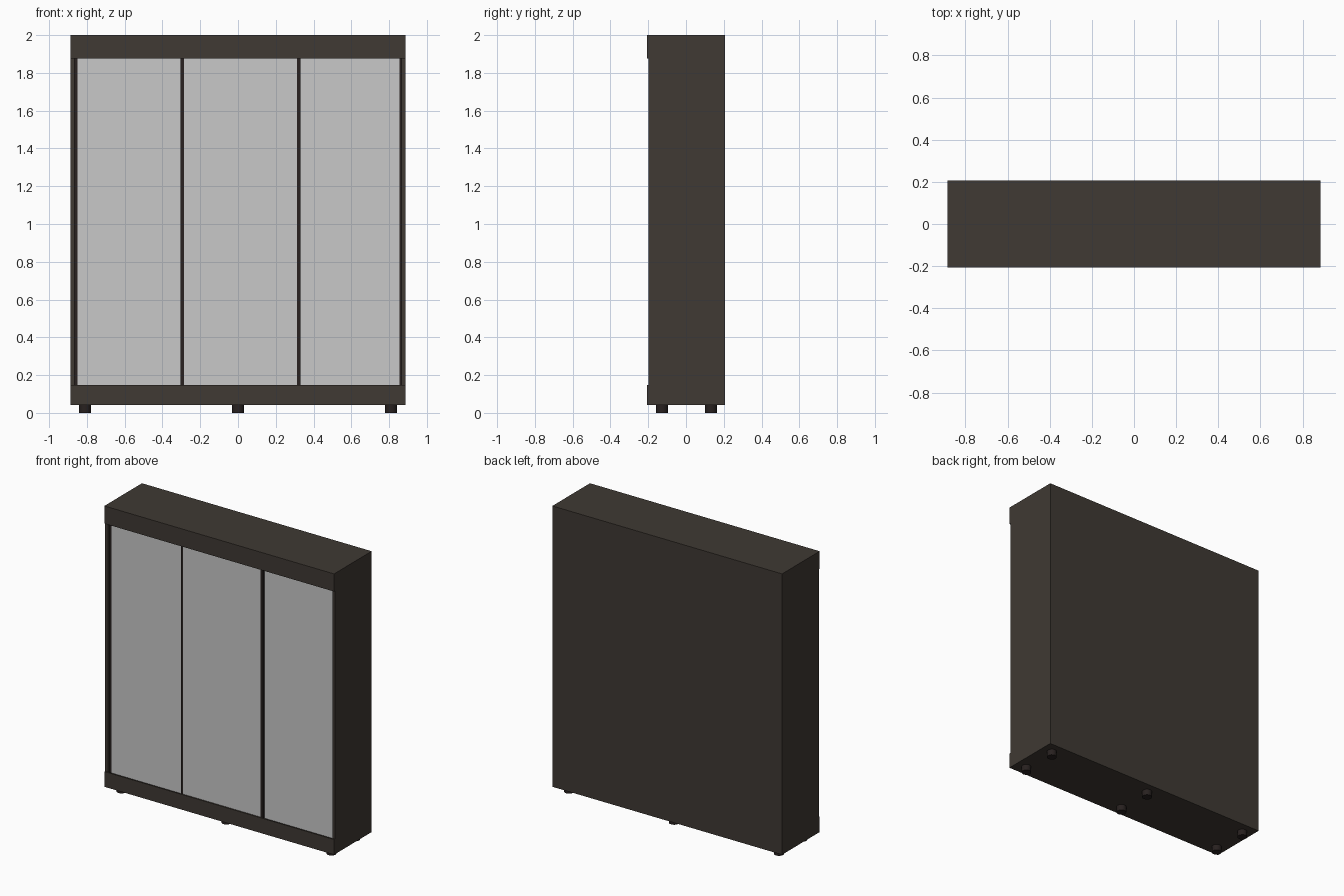
import bpy
import bmesh
from mathutils import Matrix, Vector

if "Cube" in bpy.data.objects:
    bpy.data.objects.remove(bpy.data.objects["Cube"])


def material(name, rgb):
    m = bpy.data.materials.new(name)
    m.diffuse_color = (*rgb, 1.0)
    m.use_nodes = True
    m.node_tree.nodes["Principled BSDF"].inputs["Base Color"].default_value = m.diffuse_color
    return m


BODY = material("dark brown wood", (0.050, 0.041, 0.033))
FRAME = material("blackish brown", (0.021, 0.015, 0.014))
PANEL = material("light grey mirror", (0.578, 0.578, 0.578))


def finish(name, bm, mat):
    mesh = bpy.data.meshes.new(name)
    bm.to_mesh(mesh)
    bm.free()
    mesh.materials.append(mat)
    ob = bpy.data.objects.new(name, mesh)
    bpy.context.collection.objects.link(ob)
    return ob


def box(name, x, y, z, mat):
    """Box from (min, max) ranges on each axis."""
    lo, hi = Vector((x[0], y[0], z[0])), Vector((x[1], y[1], z[1]))
    bm = bmesh.new()
    bmesh.ops.create_cube(bm, size=1.0)
    bmesh.ops.transform(bm, verts=bm.verts, matrix=Matrix.Translation((lo + hi) / 2)
                        @ Matrix.Diagonal((*(hi - lo), 1.0)))
    return finish(name, bm, mat)


W, FRONT, BACK = 0.886, -0.207, 0.207   # half width, fascia front, back
SIDE_FRONT = -0.198                     # front edge of the side panels
BASE, TOP = 0.042, 2.0
T = 0.02                                # board thickness

# Carcass: sides, top, bottom and back boards
for label, s in (("left", -1), ("right", 1)):
    box(label + "_side", sorted((s * W, s * (W - T))), (SIDE_FRONT, BACK), (BASE, TOP), BODY)
inner = (-W + T, W - T)
box("top_board", inner, (SIDE_FRONT, BACK), (TOP - T, TOP), BODY)
box("bottom_board", inner, (SIDE_FRONT, BACK), (BASE, BASE + T), BODY)
box("back_board", inner, (BACK - 0.01, BACK), (BASE + T, TOP - T), BODY)

# Front fascia boards
box("top_fascia", (-W, W), (FRONT, SIDE_FRONT), (1.877, TOP), BODY)
box("bottom_fascia", (-W, W), (FRONT, SIDE_FRONT), (BASE, 0.148), BODY)


# Sliding doors: mirror panel between two upright stiles
def door(name, x0, x1, y):
    z = (BASE + T, TOP - T)
    stile = 0.018
    box(name + "_panel", (x0 + stile, x1 - stile), (y + 0.001, y + 0.012), z, PANEL)
    box(name + "_left_stile", (x0, x0 + stile), (y, y + 0.015), z, FRAME)
    box(name + "_right_stile", (x1 - stile, x1), (y, y + 0.015), z, FRAME)


door("left_door", -0.869, -0.25, -0.178)
door("right_door", 0.27, 0.874, -0.178)
door("middle_door", -0.304, 0.330, -0.196)

# Short round feet, two rows of three
for row, y in (("front", -0.127), ("back", 0.132)):
    for col, x in (("left", -0.81), ("middle", 0.0), ("right", 0.81)):
        bm = bmesh.new()
        bmesh.ops.create_cone(bm, cap_ends=True, segments=16, radius1=0.032,
                              radius2=0.032, depth=BASE,
                              matrix=Matrix.Translation((x, y, BASE / 2)))
        foot = finish(f"{row}_{col}_foot", bm, FRAME)
        for p in foot.data.polygons:
            p.use_smooth = abs(p.normal.z) < 0.5
